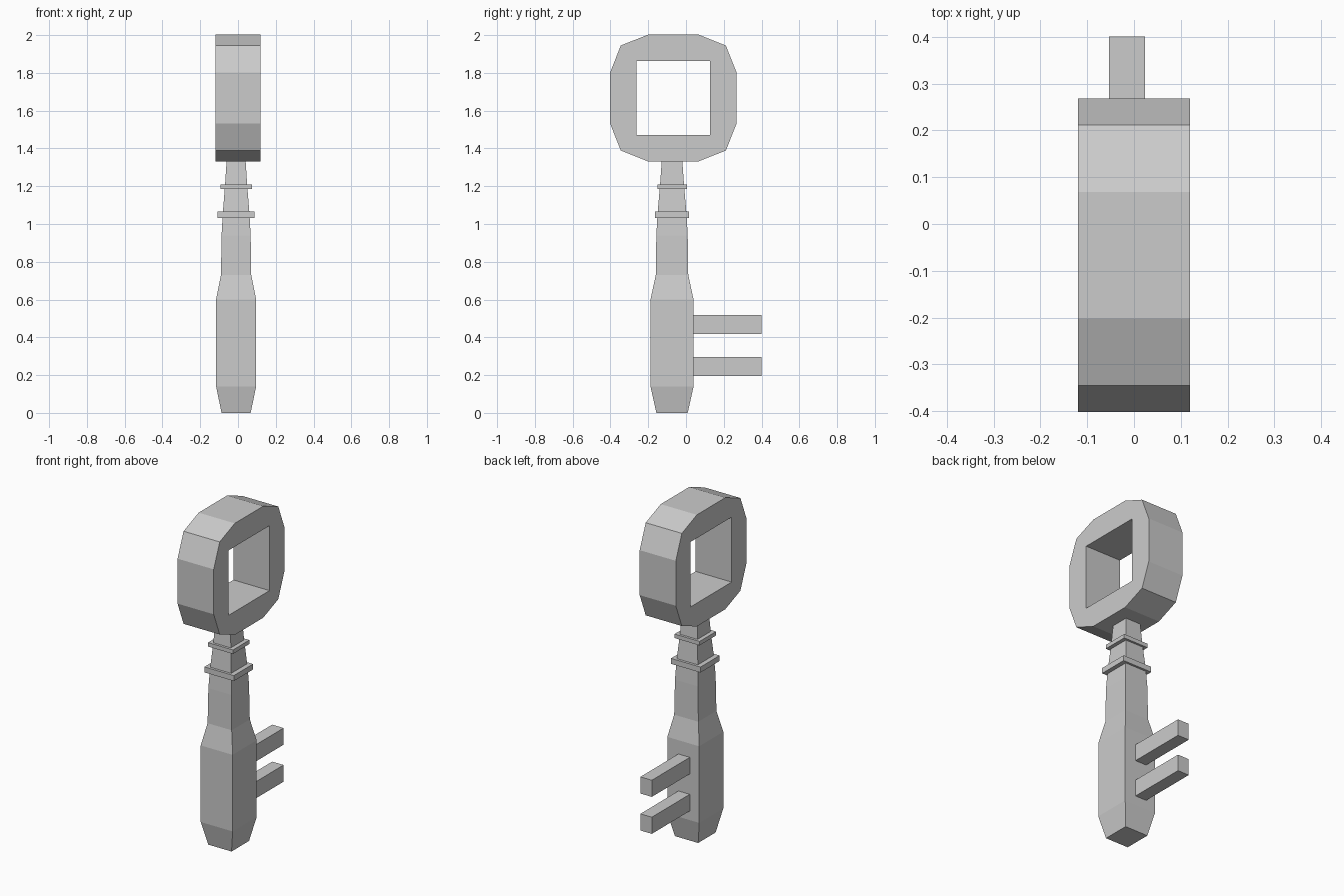
import bpy
import bmesh
from mathutils import Matrix, Vector

cube = bpy.data.objects.get("Cube")
if cube:
    bpy.data.objects.remove(cube, do_unlink=True)

# One plain grey for the whole key
grey = bpy.data.materials.new("grey_metal")
grey.use_nodes = True
GREY = (0.6, 0.6, 0.6, 1)
grey.diffuse_color = GREY
grey.node_tree.nodes["Principled BSDF"].inputs["Base Color"].default_value = GREY


def finish(name, bm):
    bmesh.ops.recalc_face_normals(bm, faces=bm.faces)
    mesh = bpy.data.meshes.new(name)
    bm.to_mesh(mesh)
    bm.free()
    mesh.materials.append(grey)
    obj = bpy.data.objects.new(name, mesh)
    bpy.context.collection.objects.link(obj)
    return obj


def box(name, low, high):
    low, high = Vector(low), Vector(high)
    bm = bmesh.new()
    place = Matrix.Translation((low + high) / 2) @ Matrix.Diagonal((*(high - low), 1))
    bmesh.ops.create_cube(bm, size=1, matrix=place)
    return finish(name, bm)


AXIS_X, AXIS_Y = -0.01, -0.074


def loft(name, sections):
    """Skin rectangular sections (z, half width, half depth) along the shaft axis."""
    bm = bmesh.new()
    rings = [[bm.verts.new((AXIS_X + sx * w, AXIS_Y + sy * d, z))
              for sx, sy in ((-1, -1), (1, -1), (1, 1), (-1, 1))]
             for z, w, d in sections]
    bm.faces.new(rings[0])
    bm.faces.new(rings[-1])
    for a, b in zip(rings, rings[1:]):
        for i in range(4):
            j = (i + 1) % 4
            bm.faces.new((a[i], a[j], b[j], b[i]))
    return finish(name, bm)


# Bow: chamfered ring with a square hole, extruded across x
def bow(center_y, center_z, thick, half, flat, chamfer, hole):
    bm = bmesh.new()
    corner = [(half, flat), (chamfer, chamfer), (flat, half), (hole, hole)]
    sides = []
    for x in (-thick, thick):
        corners = []
        for k in range(4):
            turn = Matrix.Rotation(k * 1.5707963, 2)
            pts = [turn @ Vector(p) for p in corner]
            corners.append([bm.verts.new((x, center_y + p.x, center_z + p.y)) for p in pts])
        for k in range(4):
            here, nxt = corners[k], corners[(k + 1) % 4]
            bm.faces.new(here)
            bm.faces.new((here[2], nxt[0], nxt[3], here[3]))
        sides.append(corners)
    loops = [([v for c in s for v in c[:3]], [c[3] for c in s]) for s in sides]
    for a, b in zip(*loops):
        for i in range(len(a)):
            j = (i + 1) % len(a)
            bm.faces.new((a[i], a[j], b[j], b[i]))
    return finish("bow", bm)


bow(-0.067, 1.667, 0.12, 0.335, 0.135, 0.278, 0.195)

# Shaft, tapering from the bow to the heavy tip
loft("shaft", [(0, 0.077, 0.083), (0.14, 0.106, 0.114), (0.6, 0.106, 0.114),
               (0.73, 0.08, 0.086), (0.94, 0.077, 0.083), (1.05, 0.071, 0.077),
               (1.2, 0.059, 0.064), (1.34, 0.05, 0.054)])

# Collars around the neck
loft("lower_collar", [(1.032, 0.098, 0.091), (1.065, 0.098, 0.091)])
loft("upper_collar", [(1.186, 0.083, 0.078), (1.21, 0.083, 0.078)])

# Teeth
for name, z in (("lower_tooth", 0.195), ("upper_tooth", 0.417)):
    box(name, (-0.053, 0, z), (0.023, 0.4, z + 0.1))
